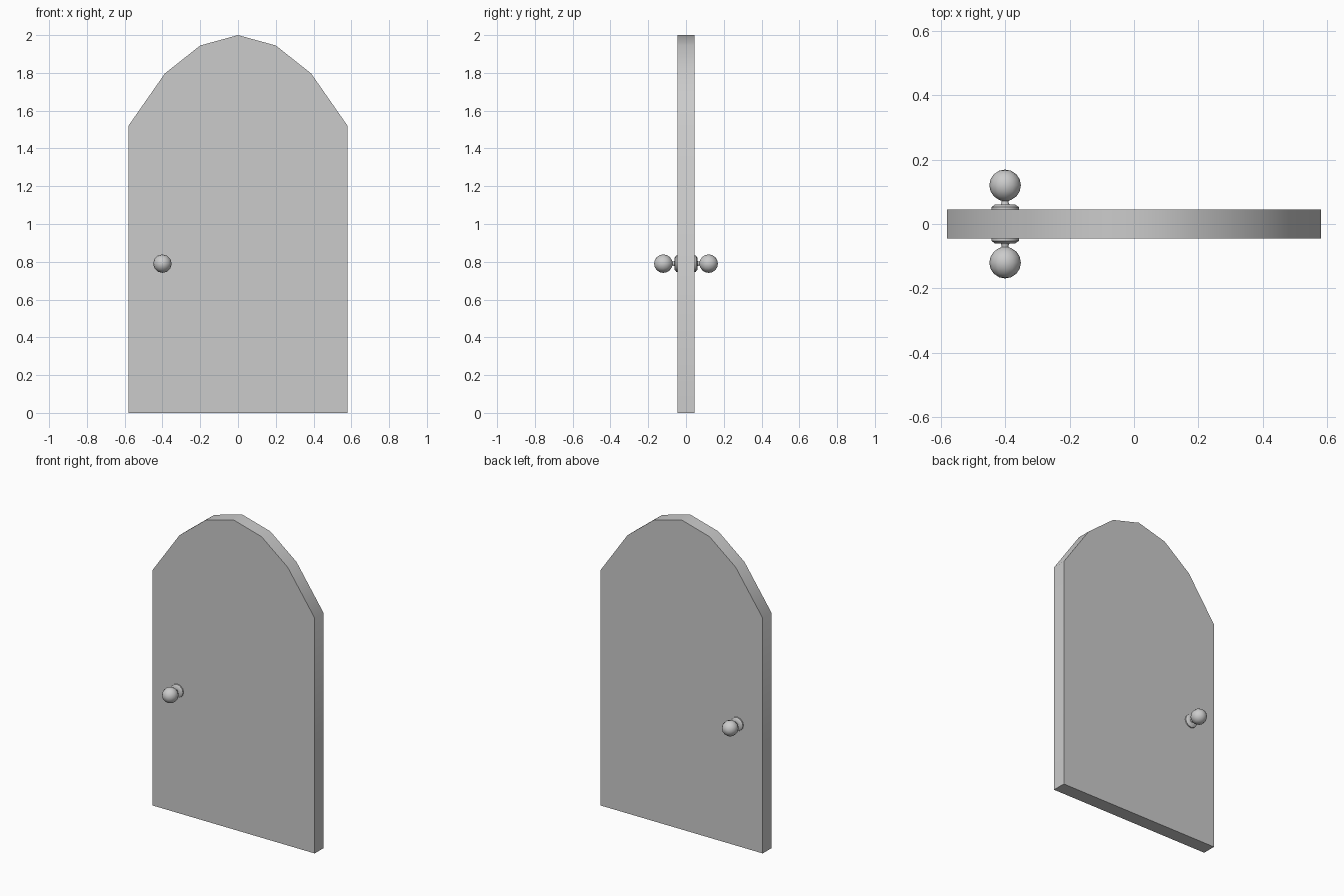
import bpy, bmesh
from math import sin, cos, pi, radians

if "Cube" in bpy.data.objects:
    bpy.data.objects.remove(bpy.data.objects["Cube"])


def make_object(name, bm, angle):
    bmesh.ops.recalc_face_normals(bm, faces=bm.faces)
    mesh = bpy.data.meshes.new(name)
    bm.to_mesh(mesh)
    bm.free()
    obj = bpy.data.objects.new(name, mesh)
    bpy.context.collection.objects.link(obj)
    bpy.ops.object.select_all(action='DESELECT')
    obj.select_set(True)
    bpy.context.view_layer.objects.active = obj
    bpy.ops.object.shade_smooth_by_angle(angle=radians(angle))
    return obj


# Arched door slab: mirrored outline extruded through its thickness
HALF = 0.045
right = [(0.58, 0), (0.58, 1.52), (0.387, 1.797), (0.2, 1.945)]
outline = right + [(0, 2.0)] + [(-x, z) for x, z in reversed(right)]
bm = bmesh.new()
face = bm.faces.new([bm.verts.new((x, -HALF, z)) for x, z in outline])
ext = bmesh.ops.extrude_face_region(bm, geom=[face])
bmesh.ops.translate(bm, vec=(0, 2 * HALF, 0),
                    verts=[v for v in ext['geom'] if isinstance(v, bmesh.types.BMVert)])
make_object("door_panel", bm, 40)


# Knob with rosette and stem: (radius, distance from door centre) turned about y
def knob(name, side, segments=12):
    profile = [(0.043, HALF - 0.005), (0.043, 0.052), (0.032, 0.060),
               (0.014, 0.060), (0.011, 0.066), (0.011, 0.072)]
    # rounded ball, starting at the stem
    for i in range(1, 8):
        a = pi * i / 8
        profile.append((0.049 * sin(a), 0.12 - 0.049 * cos(a)))
    bm = bmesh.new()
    rings = []
    for r, d in profile:
        rings.append([bm.verts.new((-0.4 + r * cos(2 * pi * k / segments), side * d,
                                    0.79 + r * sin(2 * pi * k / segments)))
                      for k in range(segments)])
    tip = bm.verts.new((-0.4, side * 0.169, 0.79))
    for k in range(segments):
        n = (k + 1) % segments
        for a, b in zip(rings, rings[1:]):
            bm.faces.new((a[k], a[n], b[n], b[k]))
        bm.faces.new((rings[-1][k], rings[-1][n], tip))
    bm.faces.new(rings[0])
    make_object(name, bm, 50)


knob("front_knob", -1)
knob("back_knob", 1)
